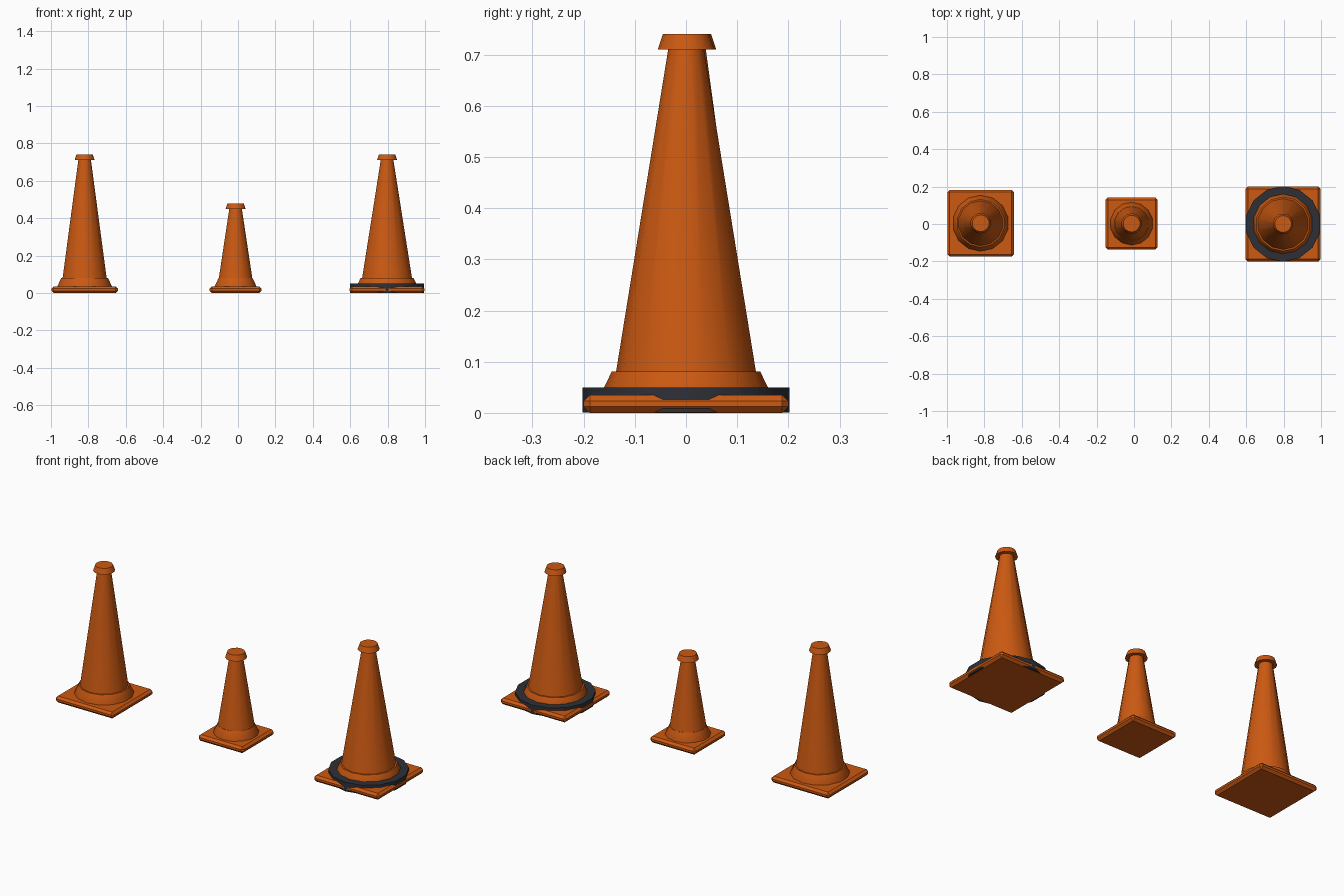
import bpy, math

if "Cube" in bpy.data.objects:
    bpy.data.objects.remove(bpy.data.objects["Cube"], do_unlink=True)


def material(name, rgb):
    m = bpy.data.materials.new(name)
    m.use_nodes = True
    m.diffuse_color = (*rgb, 1)
    m.node_tree.nodes["Principled BSDF"].inputs["Base Color"].default_value = (*rgb, 1)
    return m


ORANGE = material("cone orange", (0.6, 0.1, 0.006))
DARK = material("ring charcoal", (0.028, 0.03, 0.038))
SIDES = 14
BASE_H = 0.035


def lathe(name, profile, x, y, mat, closed=False):
    """Spin a (radius, z) profile; cap both ends, or join them into a ring."""
    n = len(profile)
    verts, faces = [], []
    for r, z in profile:
        for i in range(SIDES):
            a = math.tau * i / SIDES + math.pi / 2
            verts.append((r * math.cos(a), r * math.sin(a), z))
    for k in range(n if closed else n - 1):
        lo, hi = k * SIDES, (k + 1) % n * SIDES
        for i in range(SIDES):
            j = (i + 1) % SIDES
            faces.append((lo + i, lo + j, hi + j, hi + i))
    if not closed:
        faces.append(tuple(reversed(range(SIDES))))
        faces.append(tuple(range((n - 1) * SIDES, n * SIDES)))
    mesh = bpy.data.meshes.new(name)
    mesh.from_pydata(verts, [], faces)
    mesh.materials.append(mat)
    ob = bpy.data.objects.new(name, mesh)
    ob.location = (x, y, 0)
    bpy.context.collection.objects.link(ob)
    bpy.ops.object.select_all(action="DESELECT")
    ob.select_set(True)
    bpy.context.view_layer.objects.active = ob
    bpy.ops.object.shade_smooth_by_angle(angle=math.radians(40))
    return ob


def traffic_cone(label, x, y, half, collar, body, height):
    # square foot with chamfered edges
    bpy.ops.mesh.primitive_cube_add(size=1, location=(x, y, BASE_H / 2))
    base = bpy.context.object
    base.name = label + "_base"
    base.scale = (2 * half, 2 * half, BASE_H)
    bpy.ops.object.transform_apply(location=False, rotation=False, scale=True)
    base.data.materials.append(ORANGE)
    bevel = base.modifiers.new("chamfer", "BEVEL")
    bevel.width = 0.012
    bevel.segments = 1
    # sloped collar, tapering body and flared cap
    lathe(label + "_collar", [(collar, 0.02), (collar, BASE_H), (collar - 0.022, 0.081)], x, y, ORANGE)
    neck = height - 0.03
    lathe(label + "_body", [(body, 0.078), (0.034, neck + 0.005)], x, y, ORANGE)
    lathe(label + "_cap", [(0.055, neck), (0.045, height)], x, y, ORANGE)


traffic_cone("tall_cone", -0.82, 0.004, 0.178, 0.15, 0.121, 0.74)
traffic_cone("small_cone", -0.013, 0.002, 0.139, 0.115, 0.092, 0.478)
traffic_cone("wide_cone", 0.797, 0, 0.2, 0.167, 0.137, 0.74)

# dark weight ring around the foot of the wide cone
lathe("weight_ring", [(0.202, 0.001), (0.202, 0.05), (0.15, 0.05), (0.15, 0.001)],
      0.797, 0, DARK, closed=True)
